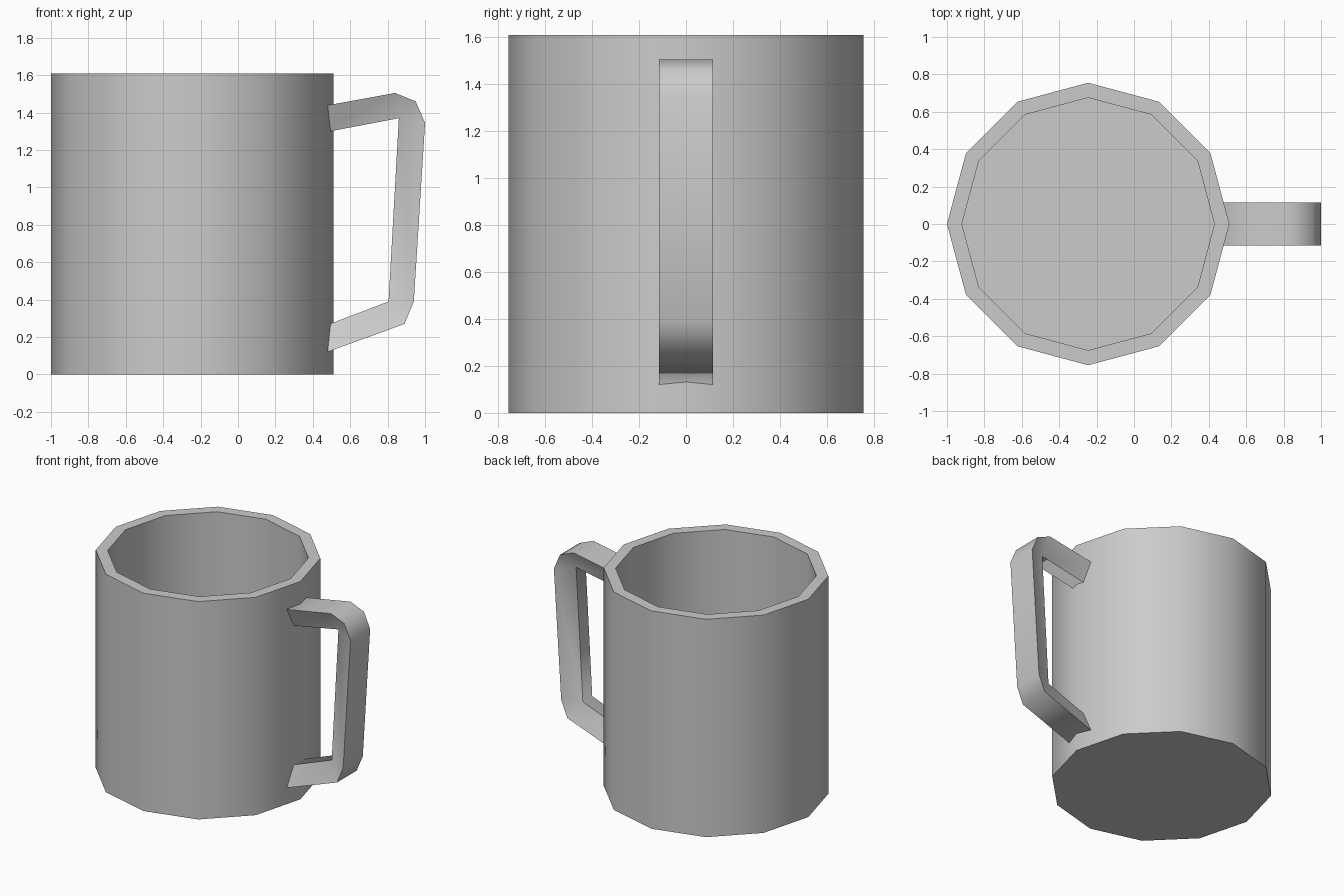
import bpy, bmesh, math

cube = bpy.data.objects.get("Cube")
if cube:
    bpy.data.objects.remove(cube, do_unlink=True)

grey = bpy.data.materials.new("plain grey")
grey.use_nodes = True
grey.diffuse_color = (0.6, 0.6, 0.6, 1)
grey.node_tree.nodes["Principled BSDF"].inputs["Base Color"].default_value = (0.6, 0.6, 0.6, 1)


def finish(bm, name, is_sharp):
    """Smooth all faces, keep the edges chosen by the rule sharp, and link the part."""
    bmesh.ops.recalc_face_normals(bm, faces=bm.faces)
    bm.normal_update()
    for face in bm.faces:
        face.smooth = True
    for edge in bm.edges:
        if len(edge.link_faces) == 2:
            a, b = (f.normal for f in edge.link_faces)
            edge.smooth = not is_sharp(a, b)
    mesh = bpy.data.meshes.new(name)
    bm.to_mesh(mesh)
    bm.free()
    mesh.materials.append(grey)
    obj = bpy.data.objects.new(name, mesh)
    bpy.context.collection.objects.link(obj)
    return obj


def loft(rings):
    """Join closed rings of points with quads and cap both ends."""
    bm = bmesh.new()
    loops = [[bm.verts.new(p) for p in ring] for ring in rings]
    n = len(loops[0])
    for low, high in zip(loops, loops[1:]):
        for i in range(n):
            j = (i + 1) % n
            bm.faces.new((low[i], low[j], high[j], high[i]))
    bm.faces.new(loops[0])
    bm.faces.new(loops[-1])
    return bm


# Cup body: twelve-sided hollow wall with a floor
SIDES, CENTRE_X = 12, -0.245


def ring(radius, z):
    angles = [math.tau * i / SIDES for i in range(SIDES)]
    return [(CENTRE_X + radius * math.cos(a), radius * math.sin(a), z) for a in angles]


body = loft([ring(0.755, 0), ring(0.755, 1.61), ring(0.675, 1.61), ring(0.675, 0.1)])
finish(body, "cup_body", lambda a, b: abs(a.z - b.z) > 0.5)

# Handle: tapered band, wide outside and narrow inside, with chamfered outer corners
OUTER_HALF, INNER_HALF = 0.115, 0.055
top_corner, low_corner = (0.86, 1.37), (0.805, 0.39)
path = [  # outer point, inner point (x, z)
    ((0.45, 1.434), (0.45, 1.292)),
    ((0.84, 1.505), top_corner),
    ((0.95, 1.46), top_corner),
    ((1.0, 1.345), top_corner),
    ((0.94, 0.39), low_corner),
    ((0.89, 0.27), low_corner),
    ((0.45, 0.11), (0.45, 0.255)),
]
sections = []
for (ox, oz), (ix, iz) in path:
    sections.append([(ox, -OUTER_HALF, oz), (ox, OUTER_HALF, oz),
                     (ix, INNER_HALF, iz), (ix, -INNER_HALF, iz)])
handle = loft(sections)
bmesh.ops.remove_doubles(handle, verts=handle.verts, dist=0.0001)
finish(handle, "handle", lambda a, b: abs(a.y - b.y) > 0.4)
